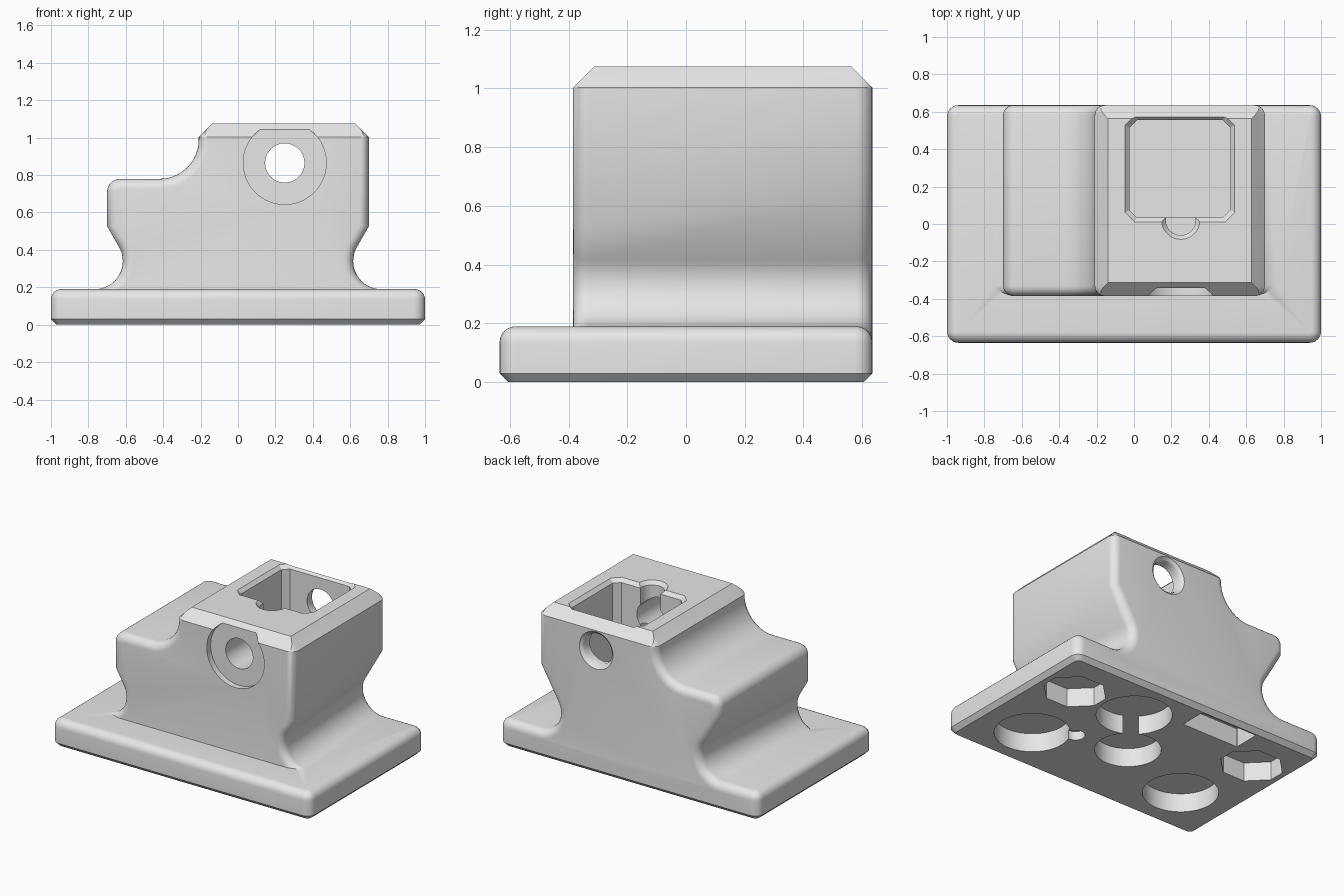
import bpy, bmesh, math
from mathutils import Vector

if "Cube" in bpy.data.objects:
    bpy.data.objects.remove(bpy.data.objects["Cube"], do_unlink=True)

grey = bpy.data.materials.new("light_grey")
grey.use_nodes = True
grey.diffuse_color = (0.8, 0.8, 0.8, 1)
grey.node_tree.nodes["Principled BSDF"].inputs["Base Color"].default_value = (0.8, 0.8, 0.8, 1)

FRONT, BACK, HALF_Y, TOP, PLATE = -0.385, 0.635, 0.635, 1.075, 0.19
ROUND = 0.055
CHAMFER = 0.072


def loft(name, rings, chamfer_planes=()):
    """Skin a stack of equal-length closed rings and cap both ends."""
    bm = bmesh.new()
    loops = [[bm.verts.new(p) for p in ring] for ring in rings]
    n = len(loops[0])
    for a, b in zip(loops, loops[1:]):
        for i in range(n):
            bm.faces.new((a[i], a[(i + 1) % n], b[(i + 1) % n], b[i]))
    bm.faces.new(loops[0])
    bm.faces.new(loops[-1])
    for co, no in chamfer_planes:
        cut = bmesh.ops.bisect_plane(bm, geom=bm.verts[:] + bm.edges[:] + bm.faces[:],
                                     plane_co=co, plane_no=no, clear_outer=True)
        edges = [e for e in cut["geom_cut"] if isinstance(e, bmesh.types.BMEdge)]
        bmesh.ops.holes_fill(bm, edges=edges, sides=0)
    bmesh.ops.recalc_face_normals(bm, faces=bm.faces[:])
    mesh = bpy.data.meshes.new(name)
    bm.to_mesh(mesh)
    bm.free()
    mesh.materials.append(grey)
    obj = bpy.data.objects.new(name, mesh)
    bpy.context.collection.objects.link(obj)
    return obj


def arc(cx, cy, r, start, end, steps):
    angles = [math.radians(start + (end - start) * i / steps) for i in range(steps + 1)]
    return [(cx + r * math.cos(a), cy + r * math.sin(a)) for a in angles]


def rounded_rect(hx, hy, r):
    pts = []
    for i, (sx, sy) in enumerate([(1, 1), (-1, 1), (-1, -1), (1, -1)]):
        pts += arc(sx * (hx - r), sy * (hy - r), r, i * 90, i * 90 + 90, 6)
    return pts


def cut_rect(x0, x1, y0, y1, c):
    """Rectangle with clipped corners."""
    return [(x0 + c, y0), (x1 - c, y0), (x1, y0 + c), (x1, y1 - c),
            (x1 - c, y1), (x0 + c, y1), (x0, y1 - c), (x0, y0 + c)]


def at_z(pts, z):
    return [(x, y, z) for x, y in pts]


def at_y(pts, y):
    return [(x, y, z) for x, z in pts]


# Body outline: flared foot, leaning neck, stepped top; the neck deepens to the rear
def body_ring(y, inset):
    t = (y - FRONT) / (BACK - FRONT)
    side = arc(0.77 - 0.075 * t, PLATE + 0.15, 0.15, 270, 150, 16) + [(0.7, 0.52 + 0.13 * t)]
    left = [(-x, z) for x, z in reversed(side)]
    step = arc(-0.42, 0.99, 0.21, 0, -90, 14) + arc(-0.63, 0.71, 0.07, 90, 180, 8)
    crown = [(0.7, 1.003), (0.7 - CHAMFER, TOP), (-0.21 + CHAMFER, TOP), (-0.21, 1.003)]
    pts = [Vector(p) for p in side + crown + step + left]
    out = []
    for i, p in enumerate(pts):
        a, b = pts[max(i - 1, 0)], pts[min(i + 1, len(pts) - 1)]
        if p.y > 0.99:
            n = Vector((1 if p.x > 0.3 else -1, 0))
        elif i in (0, len(pts) - 1):
            n = Vector((0, 1))
        else:
            d = (b - p).normalized() + (p - a).normalized()
            n = Vector((d.y, -d.x)).normalized()
        out.append(p - n * inset)
    out = [Vector((out[0].x, 0.1))] + out + [Vector((out[-1].x, 0.1))]
    return at_y([tuple(p) for p in out], y)


curve = [math.radians(15 * i) for i in range(7)]
ends = [(1 - math.sin(a), 1 - math.cos(a)) for a in curve]
rings = [body_ring(FRONT + ROUND * u, ROUND * v) for u, v in reversed(ends)]
rings += [body_ring(BACK - ROUND * u, ROUND * v) for u, v in ends]
planes = [((0, FRONT, TOP - CHAMFER), (0, -1, 1)), ((0, BACK, TOP - CHAMFER), (0, 1, 1))]
holder = loft("holder_body", rings, planes)

# Base plate: bevelled underside, rounded upper rim
sections = [(0.03, 0), (0, 0.03)] + [(ROUND * v, PLATE - ROUND * u) for u, v in ends]
plate = loft("base_plate", [at_z(rounded_rect(1 - d, HALF_Y - d, 0.06 - d), z)
                            for d, z in sections])


def boolean(tool, operation):
    mod = holder.modifiers.new(operation, 'BOOLEAN')
    mod.operation, mod.object, mod.solver = operation, tool, 'EXACT'
    bpy.context.view_layer.objects.active = holder
    bpy.ops.object.modifier_apply(modifier=mod.name)
    bpy.data.objects.remove(tool, do_unlink=True)


def cut_down(pts, z0, z1):
    boolean(loft("cutter", [at_z(pts, z0), at_z(pts, z1)]), 'DIFFERENCE')


def disc(x, y, r):
    return arc(x, y, r, 0, 352.5, 47)


boolean(plate, 'UNION')

# Square pocket in the top with a bevelled lip and a half-round notch
FLOOR = 0.45
lip = [at_z(cut_rect(-0.025, 0.515, 0.035, 0.555, 0.04), z) for z in (FLOOR, 1.05)]
lip += [at_z(cut_rect(-0.048, 0.538, 0.012, 0.578, 0.05), z) for z in (TOP, 1.2)]
boolean(loft("cutter", lip), 'DIFFERENCE')
notch = [at_z(disc(0.25, 0.02, r), z) for r, z in ((0.08, 0.7), (0.08, 1.05), (0.102, TOP), (0.102, 1.2))]
boolean(loft("cutter", notch), 'DIFFERENCE')

# Bore from front to back, with a shallow front recess and a softened rear mouth
HOLE = (0.25, 0.865)
boolean(loft("cutter", [at_y(disc(*HOLE, 0.222), y) for y in (-0.6, -0.343)]), 'DIFFERENCE')
bore = [(0.105, -0.6), (0.105, 0.6), (0.112, 0.62), (0.13, BACK), (0.13, 0.8)]
boolean(loft("cutter", [at_y(disc(*HOLE, r), y) for r, y in bore]), 'DIFFERENCE')

# Blind pockets in the underside
DEPTH = 0.13
for x, y, r in [(0.6, -0.28, 0.24), (-0.6, -0.26, 0.24), (0.25, 0.3, 0.24), (0, -0.06, 0.21)]:
    cut_down(disc(x, y, r), -0.1, DEPTH)
cut_down(disc(0.37, -0.13, 0.06), -0.1, 0.06)
for side in (1, -1):
    x0, x1 = sorted((side * 0.52, side * 0.93))
    cut_down(cut_rect(x0, x1, 0.11, 0.46, 0.12), -0.1, DEPTH)
cut_down(cut_rect(-0.5, -0.06, 0.41, 0.595, 0.005), -0.1, DEPTH)

# Smooth curved faces, keep machined edges crisp
bpy.ops.object.select_all(action='DESELECT')
holder.name = "mounting_block"
holder.select_set(True)
bpy.context.view_layer.objects.active = holder
bpy.ops.object.shade_smooth_by_angle(angle=math.radians(30))
